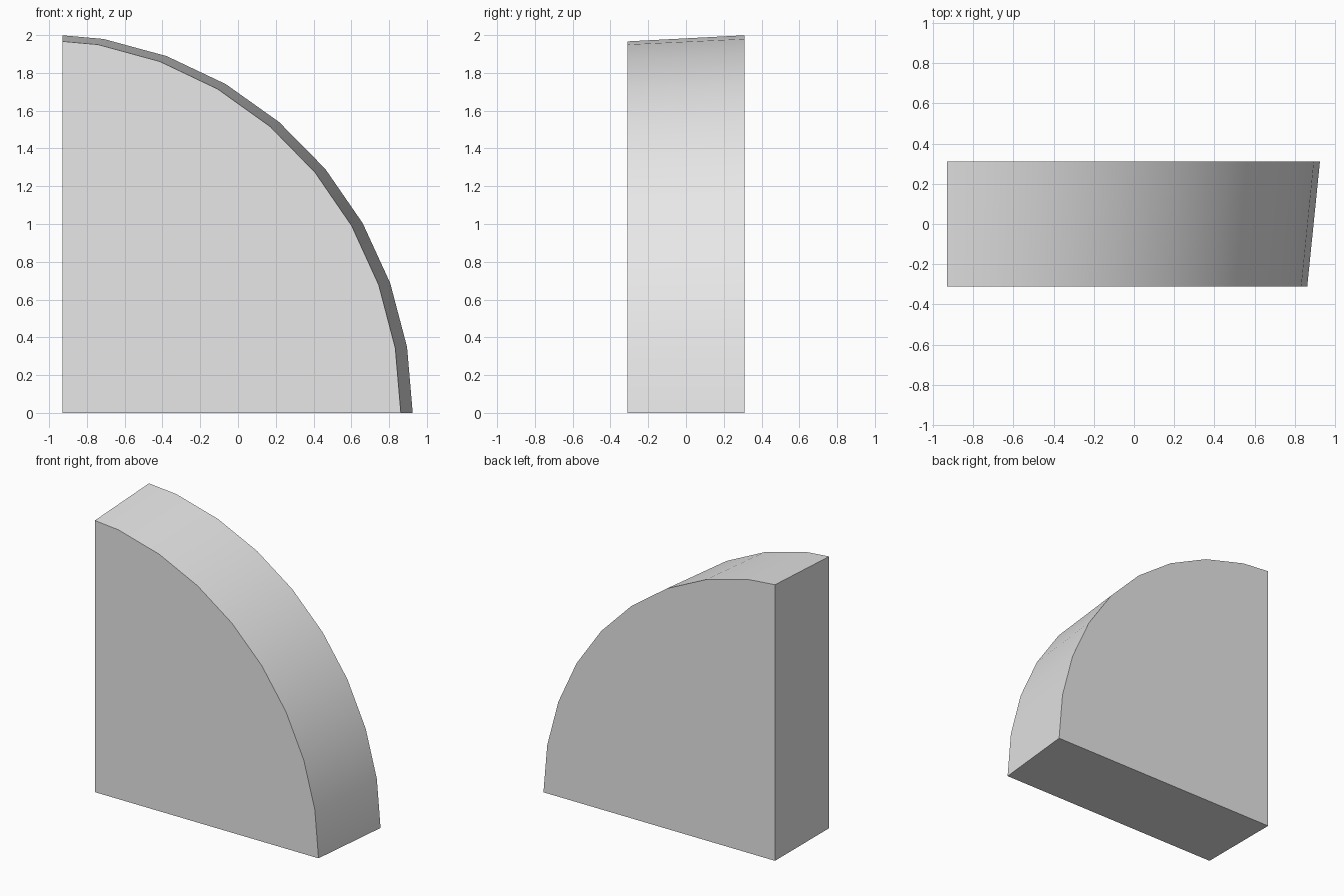
import bpy, bmesh
from math import sin, cos, radians

cube = bpy.data.objects.get("Cube")
if cube:
    bpy.data.objects.remove(cube, do_unlink=True)

LEFT, HALF_DEPTH = -0.93, 0.31

# One flat grey for the whole block
grey = bpy.data.materials.new("light_grey")
grey.use_nodes = True
grey.diffuse_color = (0.8, 0.8, 0.8, 1)
grey.node_tree.nodes["Principled BSDF"].inputs["Base Color"].default_value = (0.8, 0.8, 0.8, 1)


def quarter_profile(bm, y, centre, rx, rz):
    """Quarter round in ten degree steps, trimmed by the flat upright side."""
    arc = [(centre + rx * cos(radians(a)), rz * sin(radians(a))) for a in range(0, 91, 10)]
    (x0, z0), (x1, z1) = arc[-2:]
    arc[-1] = (LEFT, z0 + (z1 - z0) * (LEFT - x0) / (x1 - x0))
    return [bm.verts.new((x, y, z)) for x, z in [(LEFT, 0)] + arc]


# Quarter-round block, slightly smaller at the front than at the back
bm = bmesh.new()
front = quarter_profile(bm, -HALF_DEPTH, -1.078, 1.94, 1.98)
back = quarter_profile(bm, HALF_DEPTH, -1.055, 1.98, 2.01)
bm.faces.new(front)
bm.faces.new(back[::-1])
for i in range(len(front)):
    j = (i + 1) % len(front)
    bm.faces.new((front[j], front[i], back[i], back[j]))
bmesh.ops.recalc_face_normals(bm, faces=bm.faces)

mesh = bpy.data.meshes.new("quarter_round_block")
bm.to_mesh(mesh)
bm.free()
mesh.materials.append(grey)
block = bpy.data.objects.new("quarter_round_block", mesh)
bpy.context.collection.objects.link(block)

# Smooth the curved rim, keep the flat sides crisp
bpy.ops.object.select_all(action='DESELECT')
block.select_set(True)
bpy.context.view_layer.objects.active = block
bpy.ops.object.shade_smooth_by_angle(angle=radians(30))
